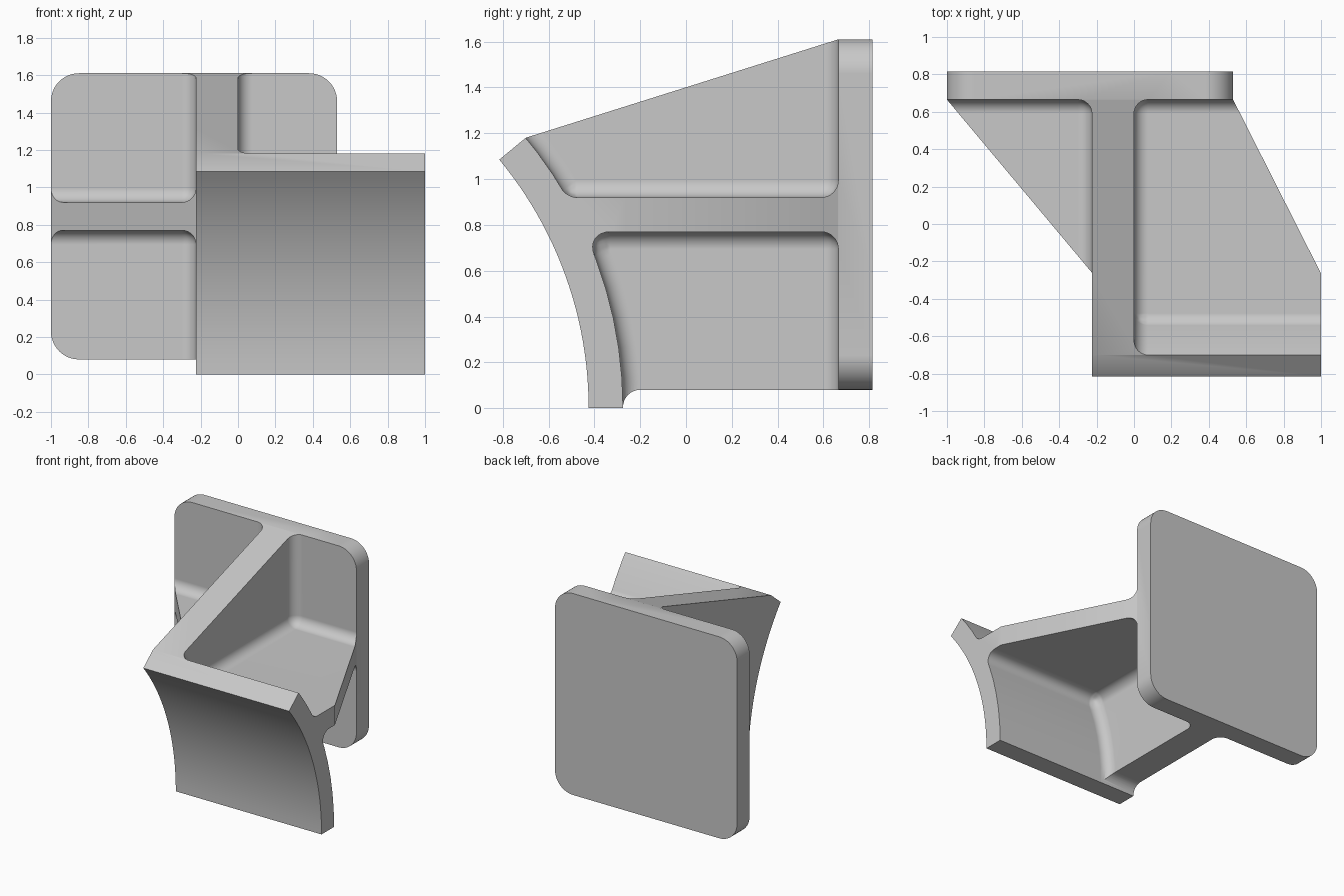
import bpy, bmesh
from math import sin, cos, tan, asin, radians, pi

cube = bpy.data.objects.get("Cube")
if cube:
    bpy.data.objects.remove(cube, do_unlink=True)

FILLET = 0.075
BEVEL = 0.2
CENTRE_Y = -2.129          # axis of the curved pad
INNER, OUTER = 1.704, 1.854
PLATE_Y, BACK_Y = 0.665, 0.815
LOW, HIGH = 0.08, 1.61
WEB_L, WEB_R = -0.225, 0.0
SHELF_LOW, SHELF_HIGH = 0.77, 0.92


def arc(cx, cy, r, start, end, steps):
    return [(cx + r * cos(start + (end - start) * i / steps),
             cy + r * sin(start + (end - start) * i / steps)) for i in range(steps + 1)]


def prism(name, points, axis, lo, hi, rounded=False):
    """Extrude a profile along an axis, optionally rounding its sharp edges."""
    place = {"x": lambda a, b, d: (d, a, b),
             "y": lambda a, b, d: (a, d, b),
             "z": lambda a, b, d: (a, b, d)}[axis]
    bm = bmesh.new()
    rings = [[bm.verts.new(place(a, b, d)) for a, b in points] for d in (lo, hi)]
    bm.faces.new(rings[0])
    bm.faces.new(rings[1])
    n = len(points)
    for i in range(n):
        j = (i + 1) % n
        bm.faces.new((rings[0][i], rings[0][j], rings[1][j], rings[1][i]))
    bmesh.ops.recalc_face_normals(bm, faces=bm.faces)
    if rounded:
        weight = bm.edges.layers.float.new("bevel_weight_edge")
        for e in bm.edges:
            turn = e.calc_face_angle()
            if turn > 0.5:
                e[weight] = FILLET * tan(turn / 2) / BEVEL
    mesh = bpy.data.meshes.new(name)
    bm.to_mesh(mesh)
    bm.free()
    obj = bpy.data.objects.new(name, mesh)
    bpy.context.collection.objects.link(obj)
    if rounded:
        mod = obj.modifiers.new("Fillet", "BEVEL")
        mod.limit_method = "WEIGHT"
        mod.width = BEVEL
        mod.segments = 8
        mod.use_clamp_overlap = False
    return obj


def combine(target, cutter, operation):
    cutter.hide_render = True
    mod = target.modifiers.new("Cut", "BOOLEAN")
    mod.operation = operation
    mod.solver = "EXACT"
    mod.object = cutter
    bpy.context.view_layer.objects.active = target
    bpy.ops.object.modifier_apply(modifier=mod.name)
    bpy.data.objects.remove(cutter, do_unlink=True)


# Stock: side profile with the curved pad, sloped web top and back plate
tip = asin(1.085 / INNER)
pad_back = CENTRE_Y + OUTER
side = arc(CENTRE_Y, 0, INNER, 0, tip, 24)
side += [(CENTRE_Y + OUTER * cos(tip), OUTER * sin(tip)),
         (PLATE_Y, HIGH), (BACK_Y, HIGH), (BACK_Y, LOW)]
side += arc(pad_back + FILLET, LOW - FILLET, FILLET, pi / 2, pi, 8)
side += [(pad_back, 0)]
bracket = prism("bracket", side, "x", -1.5, 1.5)

# Plan outline with the slanted shelf ends
plan = [(-1, BACK_Y), (0.53, BACK_Y), (0.53, PLATE_Y), (1, -0.265), (1, -1.2),
        (WEB_L, -1.2), (WEB_L, -0.26), (-1, PLATE_Y)]
combine(bracket, prism("plan_trim", plan, "z", -0.5, 2.2), "INTERSECT")

# Filleted pockets that leave the web and shelf standing
upper = arc(CENTRE_Y, 0, OUTER, asin(SHELF_HIGH / OUTER), radians(52), 6)
upper += [(upper[-1][0], 2.2), (PLATE_Y, 2.2), (PLATE_Y, SHELF_HIGH)]
lower = arc(CENTRE_Y, 0, OUTER, 0, asin(SHELF_LOW / OUTER), 6)
lower += [(PLATE_Y, SHELF_LOW), (PLATE_Y, -0.5), (pad_back, -0.5)]
for profile in (upper, lower):
    combine(bracket, prism("right_pocket", profile, "x", WEB_R, 2, True), "DIFFERENCE")
for z0, z1 in ((SHELF_HIGH, 2.2), (-0.5, SHELF_LOW)):
    box = [(-0.5, z0), (PLATE_Y, z0), (PLATE_Y, z1), (-0.5, z1)]
    combine(bracket, prism("left_pocket", box, "x", -2, WEB_L, True), "DIFFERENCE")

# Rounded corners of the back plate
R = 0.15
for x, sx in ((-1, -1), (0.53, 1)):
    for z, sz in ((LOW, -1), (HIGH, 1)):
        corner = arc(0, 0, R, 0, pi / 2, 12) + [(0, R + 0.1), (R + 0.1, R + 0.1), (R + 0.1, 0)]
        corner = [(x + sx * (a - R), z + sz * (b - R)) for a, b in corner]
        combine(bracket, prism("corner_cut", corner, "y", 0.62, 1), "DIFFERENCE")

# Grey finish and smooth fillets
grey = bpy.data.materials.new("plain grey")
grey.use_nodes = True
colour = (0.58, 0.58, 0.58, 1)
grey.diffuse_color = colour
grey.node_tree.nodes["Principled BSDF"].inputs["Base Color"].default_value = colour
bracket.data.materials.clear()
bracket.data.materials.append(grey)
for face in bracket.data.polygons:
    face.material_index = 0

bpy.ops.object.select_all(action="DESELECT")
bracket.select_set(True)
bpy.context.view_layer.objects.active = bracket
bpy.ops.object.shade_smooth_by_angle(angle=radians(30))
normals = bracket.modifiers.new("Even normals", "WEIGHTED_NORMAL")
normals.keep_sharp = True
